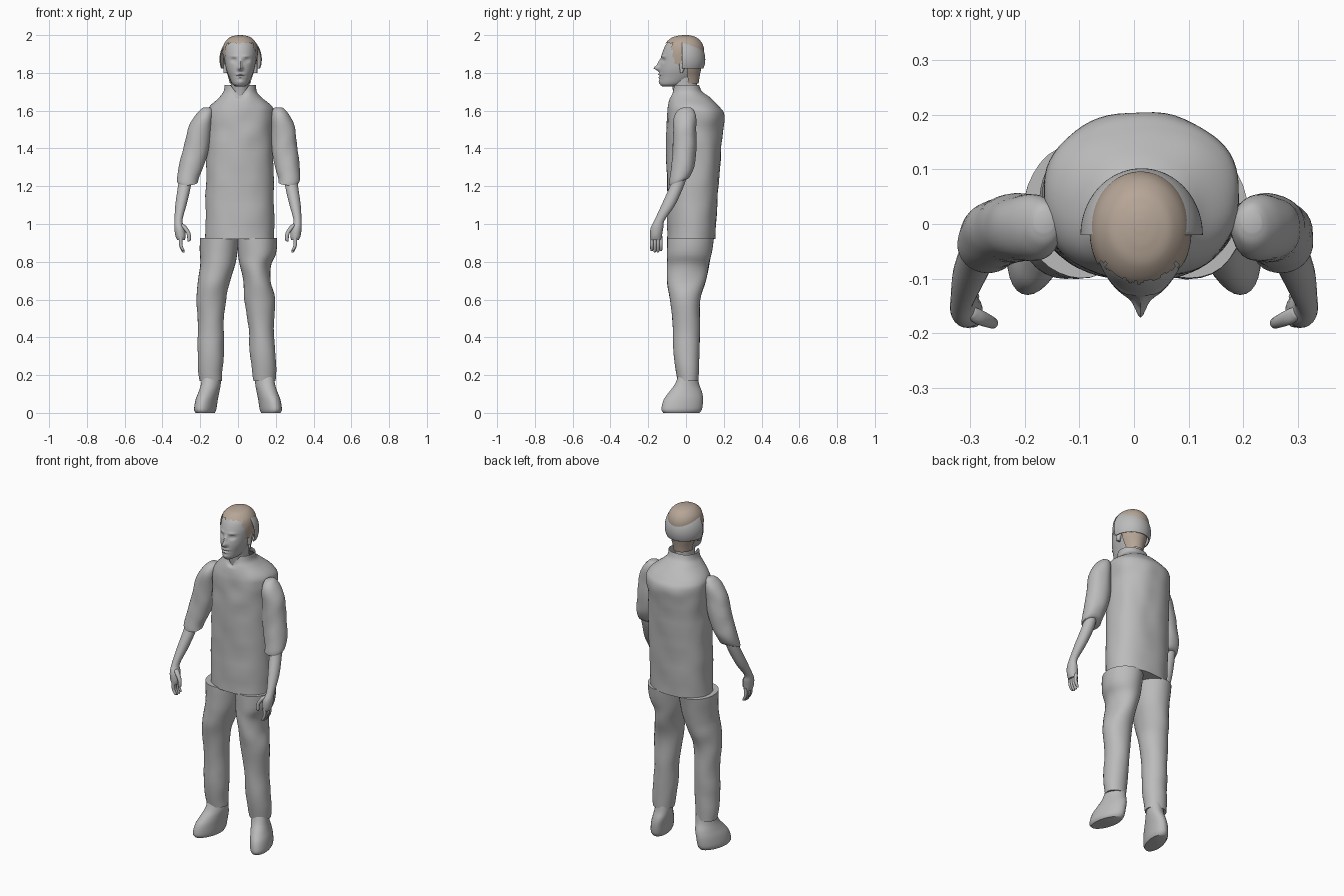
import bpy, bmesh, math
from mathutils import Vector, noise

cube = bpy.data.objects.get("Cube")
if cube:
    bpy.data.objects.remove(cube, do_unlink=True)


def material(name, color):
    mat = bpy.data.materials.new(name)
    mat.use_nodes = True
    mat.diffuse_color = color
    mat.node_tree.nodes["Principled BSDF"].inputs["Base Color"].default_value = color
    return mat


GREY = material("plain grey", (.5, .5, .5, 1))
TAN = material("hair tan", (.47, .38, .31, 1))


def finish(name, bm, mats, angle=50):
    """Turn a bmesh into a smooth shaded object."""
    mesh = bpy.data.meshes.new(name)
    bmesh.ops.recalc_face_normals(bm, faces=bm.faces)
    bm.to_mesh(mesh)
    bm.free()
    for mat in mats:
        mesh.materials.append(mat)
    obj = bpy.data.objects.new(name, mesh)
    bpy.context.collection.objects.link(obj)
    bpy.ops.object.select_all(action="DESELECT")
    obj.select_set(True)
    bpy.context.view_layer.objects.active = obj
    bpy.ops.object.shade_smooth_by_angle(angle=math.radians(angle))
    return obj


def spline(rings, steps):
    """Catmull-Rom interpolation between rings."""
    rows = [Vector(r) for r in rings]
    out = []
    for i in range(len(rows) - 1):
        a, b, c, d = (rows[min(max(k, 0), len(rows) - 1)] for k in range(i - 1, i + 3))
        for s in range(steps):
            t = s / steps
            out.append(b + (c - a) * (t / 2) + (a * 2 - b * 5 + c * 4 - d) * (t * t / 2)
                       + (b * 3 - a - c * 3 + d) * (t ** 3 / 2))
    return out + [rows[-1]]


def loft(name, rings, mat=GREY, sides=32, steps=4, power=1, warp=None,
         bottom=True, top=True, keep=None):
    """Skin level rings, each given as height, x range and y range."""
    bm = bmesh.new()
    loops = []
    for z, left, right, front, back in spline(rings, steps):
        loop = []
        for k in range(sides):
            a = math.tau * k / sides
            c, s = (math.copysign(abs(f) ** power, f) for f in (math.cos(a), math.sin(a)))
            co = Vector(((left + right + (right - left) * c) / 2,
                         (front + back + (back - front) * s) / 2, z))
            loop.append(bm.verts.new(warp(co) if warp else co))
        loops.append(loop)
    for low, high in zip(loops, loops[1:]):
        for k in range(sides):
            n = (k + 1) % sides
            bm.faces.new((low[k], low[n], high[n], high[k]))
    if bottom:
        bm.faces.new(loops[0][::-1])
    if top:
        bm.faces.new(loops[-1])
    if keep:
        gone = [f for f in bm.faces if not keep(f.calc_center_median())]
        bmesh.ops.delete(bm, geom=gone, context="FACES")
    return finish(name, bm, [mat])


def wrinkle(co, size=.006, scale=11):
    return co + Vector((co.x, co.y, 0)).normalized() * size * noise.noise(co * scale)


# Shirt with a notched collar
def shirt_shape(co):
    co = wrinkle(co)
    if co.y < 0 and co.z > 1.66:
        co.z -= .06 * max(0, 1 - abs(co.x - .01) / .05) * (co.z - 1.66) / .07
    return co


loft("shirt", [(.92, -.175, .19, -.1, .155), (1.2, -.172, .19, -.1, .172),
               (1.45, -.165, .185, -.105, .192), (1.57, -.165, .192, -.1, .203),
               (1.62, -.15, .182, -.095, .178), (1.67, -.1, .125, -.085, .125),
               (1.7, -.078, .1, -.076, .085), (1.735, -.072, .095, -.07, .07)],
     sides=64, steps=6, power=.88, warp=shirt_shape, top=False)

# Trouser legs
loft("right_trouser_leg", [(.17, -.205, -.085, -.045, .065), (.3, -.215, -.075, -.065, .07),
                           (.45, -.21, -.075, -.07, .075), (.6, -.218, -.065, -.085, .075),
                           (.7, -.21, -.04, -.1, .105), (.8, -.2, -.01, -.1, .125),
                           (.925, -.203, .004, -.1, .148)], warp=wrinkle)
loft("left_trouser_leg", [(.17, .08, .2, -.045, .065), (.3, .065, .2, -.065, .07),
                          (.45, .055, .19, -.07, .075), (.6, .035, .195, -.085, .075),
                          (.7, .03, .175, -.1, .105), (.78, .01, .172, -.1, .12),
                          (.84, 0, .202, -.1, .135), (.925, -.004, .207, -.1, .148)],
     warp=wrinkle)

for side, label in ((-1, "right_"), (1, "left_")):
    # Shoes, toes turned outward
    def shoe_shape(co):
        return Vector((side * (co.x - .2 * (co.y + .02)), co.y, co.z))

    loft(label + "shoe", [(0, .125, .22, -.12, .07), (.02, .118, .228, -.13, .085),
                          (.07, .112, .222, -.118, .09), (.11, .105, .21, -.09, .085),
                          (.15, .098, .2, -.06, .07), (.2, .098, .195, -.04, .062)],
         warp=shoe_shape)

    # Sleeves and forearms
    def arm_shape(co):
        lean = .025 * min(max((co.z - 1.2) / .4, 0), 1)
        return Vector((side * co.x + lean, co.y, co.z))

    def sleeve_shape(co):
        cuff = max(0, 1 - (co.z - 1.22) / .1)
        co = Vector((co.x, co.y, co.z + cuff * .35 * (co.y + .04)))
        return arm_shape(co + Vector((.005, .004, 0)) * noise.noise(co * 14))

    loft(label + "sleeve", [(1.222, .213, .322, -.09, .012), (1.24, .21, .326, -.09, .025),
                            (1.3, .193, .32, -.08, .045), (1.4, .165, .303, -.07, .055),
                            (1.5, .158, .285, -.068, .055), (1.57, .155, .25, -.062, .052),
                            (1.605, .16, .225, -.04, .04), (1.617, .172, .21, -.015, .025)],
         warp=sleeve_shape)
    loft(label + "forearm", [(.915, .282, .322, -.187, -.13), (.94, .277, .332, -.19, -.127),
                             (.98, .283, .337, -.187, -.12), (1.02, .294, .336, -.167, -.113),
                             (1.1, .273, .332, -.13, -.058), (1.2, .25, .318, -.085, -.012),
                             (1.27, .25, .31, -.06, .01)], warp=arm_shape, sides=24)

    # Fingers and thumb, each a tapering chain of round sections
    def digit(name, path):
        loft(label + name, [(z, x - r, x + r, y - r, y + r) for x, y, z, r in path],
             warp=arm_shape, sides=12)

    for i, name in enumerate(("index", "middle", "ring", "little")):
        y = -.181 + .016 * i
        tip = .856 - .006 * (i in (1, 2))
        digit(name + "_finger", [(.288, y, tip, .004), (.292, y, tip + .008, .008),
                                 (.303, y, .89, .009), (.302, y, .935, .01)])
    digit("thumb", [(.262, -.182, .908, .004), (.259, -.182, .916, .009),
                    (.262, -.18, .95, .011), (.285, -.17, .985, .014), (.3, -.16, 1.0, .01)])

# Head with a modelled face: x, height, width, tallness and push of each feature
MIDDLE = .012
FEATURES = [(0, 1.825, .013, .013, .028), (0, 1.85, .009, .022, .014),
            (.034, 1.866, .014, .01, -.013), (-.034, 1.866, .014, .01, -.013),
            (.034, 1.866, .009, .005, .006), (-.034, 1.866, .009, .005, .006),
            (0, 1.792, .022, .006, .007), (0, 1.776, .018, .006, .006),
            (0, 1.784, .022, .003, -.006), (0, 1.752, .018, .01, .005),
            (.032, 1.888, .02, .007, .005), (-.032, 1.888, .02, .007, .005)]


def face_shape(co):
    co.x += MIDDLE
    if co.y < -.04:
        push = sum(f[4] * math.exp(-((co.x - MIDDLE - f[0]) / f[2]) ** 2
                                   - ((co.z - f[1]) / f[3]) ** 2) for f in FEATURES)
        co.y -= push
    return co


def oval(z, half, front, back):
    return (z, -half, half, front, back)


loft("head", [oval(1.728, .022, -.125, -.04), oval(1.742, .042, -.138, 0),
              oval(1.78, .06, -.14, .05), oval(1.82, .074, -.14, .07),
              oval(1.87, .083, -.133, .085), oval(1.91, .086, -.124, .09),
              oval(1.95, .08, -.106, .085), oval(1.98, .055, -.075, .058),
              oval(1.992, .025, -.035, .025)], sides=96, steps=9, warp=face_shape)
loft("neck", [oval(1.64, .06, -.06, .06), oval(1.7, .05, -.068, .058),
              oval(1.8, .052, -.085, .058)], warp=face_shape)

for side, label in ((-1, "right_"), (1, "left_")):
    loft(label + "ear", [(z, MIDDLE + side * .078 - .012, MIDDLE + side * .078 + .012, a, b)
                         for z, a, b in ((1.8, -.03, -.018), (1.825, -.034, -.006),
                                         (1.855, -.036, .002), (1.868, -.026, -.008))],
         sides=16)


# Hair with a ragged fringe, sideburns and nape
def hairline(co):
    rag = .012 * noise.noise(Vector((co.x * 90, co.y * 90, 0)))
    return (co.z > 1.957 + rag or (co.y > -.075 + rag and co.z > 1.88 + rag)
            or (co.y > -.055 + rag and co.z > 1.85 + rag) or co.y > .008 + rag)


loft("hair", [oval(1.745, .055, -.07, .067), oval(1.78, .066, -.1, .072),
              oval(1.82, .081, -.12, .08), oval(1.87, .09, -.128, .092),
              oval(1.92, .093, -.122, .096), oval(1.957, .084, -.108, .085),
              oval(1.985, .06, -.078, .06), oval(1.996, .033, -.045, .032),
              oval(2.0, .01, -.015, .01)],
     mat=TAN, sides=96, steps=7, bottom=False, keep=hairline,
     warp=lambda co: co + Vector((MIDDLE, 0, 0)))

# Half shell around the back of the head, with a patch of hair on the crown
bm = bmesh.new()
bmesh.ops.create_uvsphere(bm, u_segments=96, v_segments=48, radius=1)
for v in bm.verts:
    v.co = Vector((v.co.x * .112 + MIDDLE + .002, v.co.y * .122 - .02, v.co.z * .126 + 1.872))
for point, normal in (((0, -.02, 0), (0, -1, 0)), ((0, 0, 1.822), (0, 0, -1))):
    bmesh.ops.bisect_plane(bm, geom=bm.verts[:] + bm.edges[:] + bm.faces[:],
                           plane_co=point, plane_no=normal, clear_outer=True)
for f in bm.faces:
    c = f.calc_center_median()
    rag = .02 * noise.noise(Vector((c.x * 80, 0, 0)))
    across = abs(c.x - MIDDLE - .002) / .072
    f.material_index = int(across < 1 and .008 + rag < c.y < .08 - .035 * across ** 2
                           and c.z > 1.93)
shell = finish("back_hair_shell", bm, [GREY, TAN])
solid = shell.modifiers.new("thickness", "SOLIDIFY")
solid.thickness = .005
solid.offset = -1
